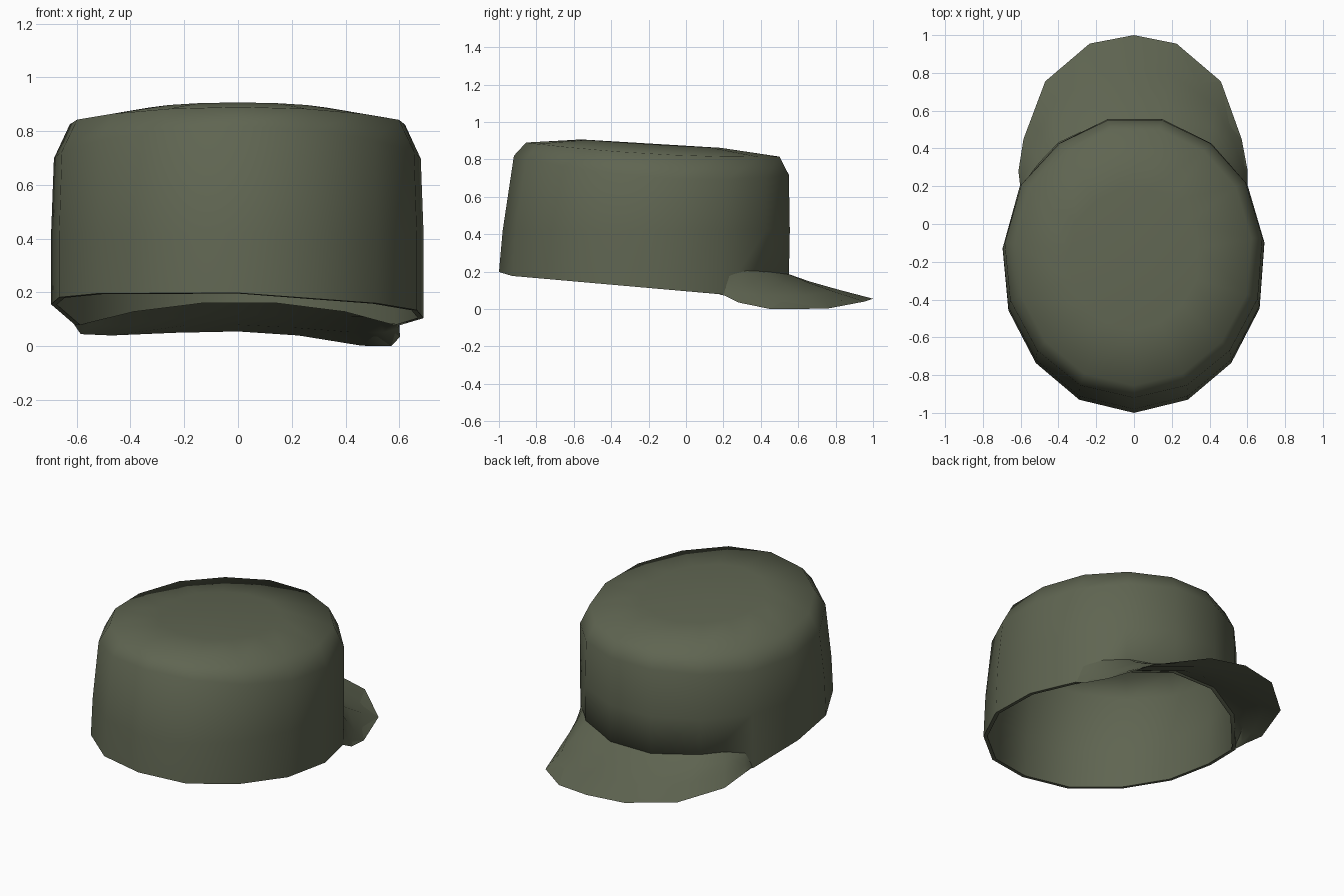
import bpy, bmesh

if "Cube" in bpy.data.objects:
    bpy.data.objects.remove(bpy.data.objects["Cube"])

olive = bpy.data.materials.new("olive green")
olive.diffuse_color = (0.115, 0.13, 0.083, 1)
olive.use_nodes = True
olive.node_tree.nodes["Principled BSDF"].inputs["Base Color"].default_value = olive.diffuse_color


def loft(name, rows, closed, cap_tip=None):
    """Skin a list of point rows with quads; optional tip points close both ends."""
    bm = bmesh.new()
    vr = [[bm.verts.new(p) for p in r] for r in rows]
    for a, b in zip(vr, vr[1:]):
        n = len(a)
        for i in range(n if closed else n - 1):
            j = (i + 1) % n
            bm.faces.new((a[i], a[j], b[j], b[i]))
    if cap_tip:
        for row, tip in zip((vr[0], vr[-1]), cap_tip):
            t = bm.verts.new(tip)
            for i in range(len(row)):
                bm.faces.new((row[i], row[(i + 1) % len(row)], t))
    bmesh.ops.remove_doubles(bm, verts=bm.verts, dist=0.0005)
    bmesh.ops.recalc_face_normals(bm, faces=bm.faces)
    me = bpy.data.meshes.new(name)
    bm.to_mesh(me)
    bm.free()
    me.materials.append(olive)
    ob = bpy.data.objects.new(name, me)
    bpy.context.collection.objects.link(ob)
    bpy.ops.object.select_all(action='DESELECT')
    ob.select_set(True)
    bpy.context.view_layer.objects.active = ob
    bpy.ops.object.shade_smooth_by_angle(angle=1.4)
    return ob


# Crown plan, 15 sides
PLAN = [(-.14, .56), (.15, .56), (.41, .43), (.60, .21), (.69, -.10),
        (.665, -.44), (.515, -.73), (.285, -.925), (0, -.995), (-.29, -.925),
        (-.52, -.73), (-.665, -.45), (-.695, -.13), (-.605, .2), (-.40, .43)]


def ring(sx, front, back, z, s=1.0):
    """Plan scaled in x, with y remapped to run from back to front, height by rule."""
    out = []
    for x, y in PLAN:
        t = (y + .995) / 1.555
        px, py = x * sx * s, back + (front - back) * t
        py = -.2 + (py + .2) * s
        out.append((px, py, z(px, py)))
    return out


def hem(x, y):
    z = .095 - .088 * y
    if y < -.94:
        z += .015
    if y < .15:
        z += .07 * max(0, -x)
    return z + max(0, y - .2) * .34


def shoulder(x, y):
    return .757 - .068 * y - .14 * x * x


def top_edge(x, y):
    return .843 - .055 * y - .06 * x * x


def top(x, y):
    return .873 - .06 * y - .03 * x * x


def lower(f):
    return lambda x, y: f(x, y) - .02


def waist(x, y):
    return .42


# Crown: outer wall, rounded shoulder, top, then the inside lining
outer = [ring(.9, .50, -.855, top, .55),
         ring(.9, .50, -.855, top_edge),
         ring(.985, .55, -.92, shoulder),
         ring(1.0, .555, -.98, waist),
         ring(1.0, .55, -1.0, hem)]
inner = [ring(1.0, .55, -1.0, hem, .97),
         ring(1.0, .555, -.98, waist, .97),
         ring(.985, .55, -.92, lower(shoulder), .97),
         ring(.9, .50, -.855, lower(top_edge), .97),
         ring(.9, .50, -.855, lower(top), .55)]
loft("cap_crown", outer + inner, True,
     ((0, -.2, .885), (0, -.2, .865)))

# Visor: outer edge, and the line where it joins the crown
EDGE = [(-.60, .18, .09), (-.612, .28, .085), (-.585, .45, .045),
        (-.47, .755, .04), (-.235, .955, .05), (0, 1.0, .055),
        (.225, .955, .04), (.46, .755, .002), (.57, .45, 0),
        (.602, .28, .035), (.60, .18, .085)]
HALF = [(.595, .19, .12), (.575, .23, .18), (.50, .325, .205),
        (.40, .43, .20), (.14, .553, .185)]
JOIN = ([(-x, y, z) for x, y, z in HALF] + [(0, .553, .185)]
        + HALF[::-1])


def between(t, k, dz=0.0):
    """Row part way from join to edge; k bends the height."""
    return [(a[0] + (b[0] - a[0]) * t, a[1] + (b[1] - a[1]) * t,
             max(a[2] + (b[2] - a[2]) * k + dz, .004))
            for a, b in zip(JOIN, EDGE)]


under = [(x * .975, y - .012, hem(x, y)) for x, y, z in JOIN]
loft("cap_visor", [JOIN, between(.25, .3), between(.6, .64), EDGE,
                   between(.6, .64, -.022), between(.25, .35, -.022), under], False)
